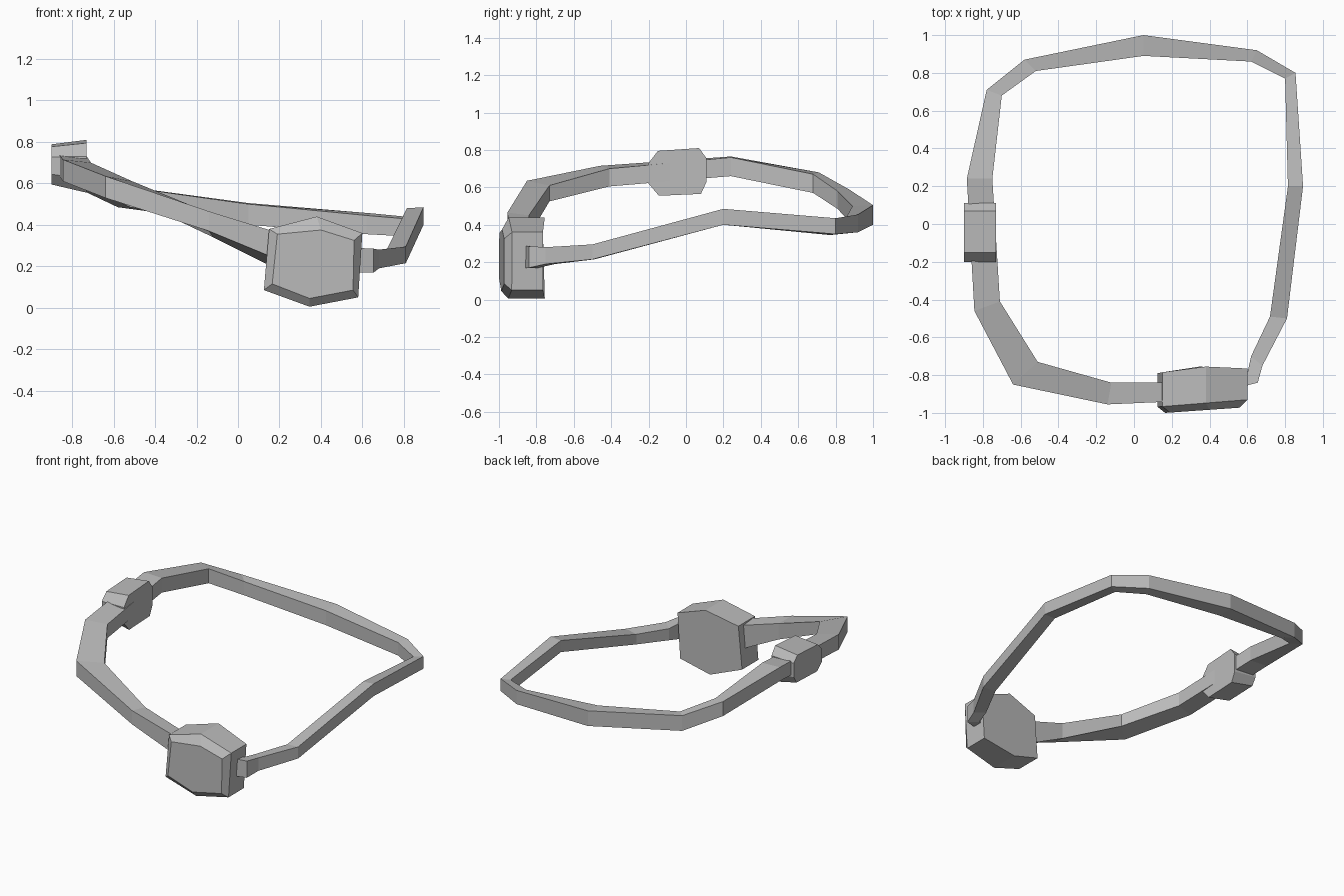
import bpy, bmesh

mat = bpy.data.materials.new("plain_grey")
mat.diffuse_color = (0.5, 0.5, 0.5, 1)


def loft(name, rings):
    """Skin a list of equal-sized point rings and cap both ends."""
    bm = bmesh.new()
    vs = [[bm.verts.new(p) for p in r] for r in rings]
    n = len(vs[0])
    for a, b in zip(vs, vs[1:]):
        for i in range(n):
            j = (i + 1) % n
            bm.faces.new((a[i], a[j], b[j], b[i]))
    bm.faces.new(vs[0][::-1])
    bm.faces.new(vs[-1])
    bmesh.ops.recalc_face_normals(bm, faces=bm.faces)
    me = bpy.data.meshes.new(name)
    bm.to_mesh(me)
    bm.free()
    me.materials.append(mat)
    ob = bpy.data.objects.new(name, me)
    bpy.context.collection.objects.link(ob)
    return ob


# Strap stations: outer x, y, inner x, y, outer top, outer bottom, inner top, inner bottom
stations = [
    (0.20, -0.94, 0.20, -0.84, 0.36, 0.23, 0.35, 0.18),
    (-0.14, -0.955, -0.12, -0.84, 0.465, 0.37, 0.45, 0.34),
    (-0.64, -0.85, -0.51, -0.73, 0.635, 0.53, 0.61, 0.525),
    (-0.845, -0.46, -0.71, -0.41, 0.715, 0.61, 0.70, 0.605),
    (-0.885, 0.24, -0.75, 0.24, 0.765, 0.67, 0.76, 0.66),
    (-0.78, 0.71, -0.70, 0.68, 0.68, 0.58, 0.67, 0.57),
    (-0.58, 0.87, -0.52, 0.81, 0.59, 0.485, 0.58, 0.485),
    (0.05, 1.00, 0.05, 0.89, 0.505, 0.40, 0.50, 0.40),
    (0.65, 0.92, 0.62, 0.86, 0.455, 0.36, 0.445, 0.355),
    (0.855, 0.80, 0.80, 0.77, 0.435, 0.35, 0.43, 0.345),
    (0.895, 0.20, 0.815, 0.20, 0.485, 0.40, 0.48, 0.40),
    (0.81, -0.50, 0.72, -0.49, 0.295, 0.215, 0.285, 0.215),
    (0.68, -0.75, 0.62, -0.70, 0.28, 0.19, 0.27, 0.19),
    (0.655, -0.84, 0.60, -0.79, 0.285, 0.17, 0.28, 0.17),
    (0.54, -0.87, 0.54, -0.80, 0.29, 0.17, 0.28, 0.17),
]
loft("strap", [[(ox, oy, ot), (ox, oy, ob), (ix, iy, ib), (ix, iy, it)]
               for ox, oy, ix, iy, ot, ob, it, ib in stations])

# Hexagonal front pouch with a bevelled face
hexagon = [(0.15, 0.38), (0.38, 0.44), (0.60, 0.36),
           (0.58, 0.05), (0.345, 0.005), (0.125, 0.085)]
face = [(0.19, 0.355), (0.40, 0.375), (0.56, 0.325),
        (0.555, 0.085), (0.345, 0.045), (0.165, 0.115)]
back_y = [-0.785, -0.755, -0.765, -0.765, -0.755, -0.79]
loft("pouch", [
    [(x, y, z) for (x, z), y in zip(hexagon, back_y)],
    [(x, -0.967 + 0.08 * (x - 0.14), z) for x, z in hexagon],
    [(x, -1.0 + 0.07 * (x - 0.165), z) for x, z in face],
])

# Octagonal side clip, taller on its inner face
octagon = [(-0.20, 0.73), (-0.15, 0.795), (0.07, 0.81), (0.11, 0.755),
           (0.11, 0.63), (0.08, 0.565), (-0.145, 0.555), (-0.20, 0.62)]
loft("side_clip", [
    [(-0.73, y, z) for y, z in octagon],
    [(-0.90, y, 0.692 + (z - 0.683) * 0.76) for y, z in octagon],
])
